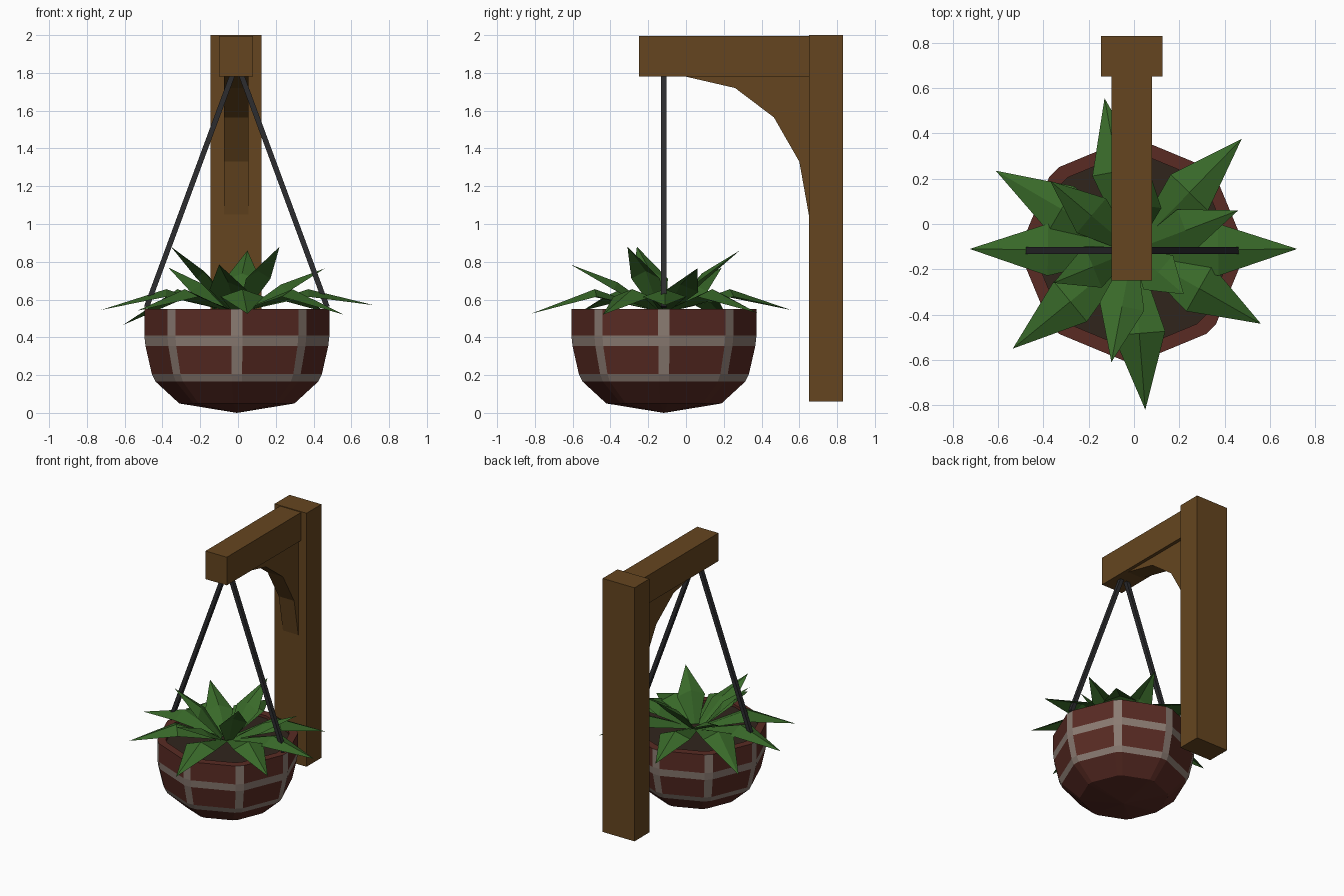
import bpy, math
from mathutils import Vector

if "Cube" in bpy.data.objects:
    bpy.data.objects.remove(bpy.data.objects["Cube"])

CX, CY = -0.006, -0.117     # pot axis


def mat(name, r, g, b):
    m = bpy.data.materials.new(name)
    m.diffuse_color = (r, g, b, 1)
    m.use_nodes = True
    m.node_tree.nodes["Principled BSDF"].inputs["Base Color"].default_value = m.diffuse_color
    return m


WOOD = mat("wood", 0.13, 0.06, 0.014)
CLAY = mat("clay", 0.10, 0.024, 0.017)
BAND = mat("band", 0.26, 0.20, 0.17)
SOIL = mat("soil", 0.03, 0.018, 0.012)
LEAF = mat("leaf", 0.04, 0.14, 0.022)
IRON = mat("iron", 0.025, 0.025, 0.028)


def mesh(name, verts, faces, *mats):
    me = bpy.data.meshes.new(name)
    me.from_pydata([tuple(v) for v in verts], [], faces)
    for m in mats:
        me.materials.append(m)
    ob = bpy.data.objects.new(name, me)
    bpy.context.collection.objects.link(ob)
    return ob


def prism(name, outline, x0, x1, m):
    """Extrude a (y, z) outline along x."""
    n = len(outline)
    verts = [(x, y, z) for x in (x0, x1) for y, z in outline]
    faces = [tuple(range(n))[::-1], tuple(range(n, 2 * n))]
    faces += [(i, (i + 1) % n, n + (i + 1) % n, n + i) for i in range(n)]
    return mesh(name, verts, faces, m)


# Wooden post, arm and curved brace
prism("post", [(0.65, 0.06), (0.83, 0.06), (0.83, 2), (0.65, 2)], -0.145, 0.125, WOOD)
prism("arm", [(-0.25, 1.78), (0.66, 1.78), (0.66, 1.995), (-0.25, 1.995)], -0.10, 0.08, WOOD)
prism("brace", [(0.0, 1.78), (0.26, 1.72), (0.465, 1.565), (0.60, 1.33),
                (0.65, 1.05), (0.66, 1.05), (0.66, 1.785)], -0.075, 0.055, WOOD)

# Pot: eight-sided bowl whose corners are flat upright bands, with two hoops
rings = [(0.43, 0.53), (0.43, 0.55), (0.49, 0.55), (0.49, 0.41), (0.484, 0.355),
         (0.45, 0.205), (0.43, 0.165), (0.305, 0.05)]
verts, faces, idx = [], [], []
for r, z in rings:
    for k in range(8):
        for s in (-1, 1):
            a = math.radians(45 * k)
            w = 0.06 * r / 0.98
            verts.append((CX + r * math.cos(a) - s * w * math.sin(a),
                          CY + r * math.sin(a) + s * w * math.cos(a), z))
for j in range(len(rings) - 1):
    for i in range(16):
        n = (i + 1) % 16
        faces.append((j * 16 + i, (j + 1) * 16 + i, (j + 1) * 16 + n, j * 16 + n))
        upright = i % 2 == 0 and 2 <= j <= 5
        idx.append(1 if upright or j in (3, 5) else 0)
verts.append((CX, CY, 0))
last = (len(rings) - 1) * 16
for i in range(16):
    faces.append((last + i, len(verts) - 1, last + (i + 1) % 16))
    idx.append(0)
pot = mesh("pot", verts, faces, CLAY, BAND)
for p, i in zip(pot.data.polygons, idx):
    p.material_index = i
mesh("soil", verts[:16], [tuple(range(16))], SOIL)

# Hanging straps
for side, name in ((-1, "left_strap"), (1, "right_strap")):
    a = Vector((CX + side * 0.025, CY, 1.785))
    b = Vector((CX + side * 0.478, CY, 0.56))
    bpy.ops.mesh.primitive_cube_add(size=1, location=(a + b) / 2)
    ob = bpy.context.object
    ob.name = name
    ob.scale = (0.028, 0.03, (a - b).length)
    ob.rotation_euler = (b - a).to_track_quat('-Z', 'Y').to_euler()
    ob.rotation_euler = (0, math.atan2((a - b).x, (a - b).z), 0)
    ob.data.materials.append(IRON)


def leaf(name, tip, half, mid_z, mid_t):
    """Creased leaf from the pot centre to tip, widest at mid_t."""
    tip = Vector(tip)
    d = Vector((tip.x - CX, tip.y - CY, 0))
    n = d.normalized()
    side = Vector((-n.y, n.x, 0))
    base = Vector((CX, CY, 0.54)) + n * 0.04
    mid = Vector((CX, CY, 0)) + d * mid_t
    mid.z = mid_z
    drop = Vector((0, 0, -0.04))
    verts = [base - side * 0.03, base + side * 0.03, mid - side * half + drop, mid,
             mid + side * half + drop, tip, base]
    mesh(name, verts, [(0, 2, 3, 6), (6, 3, 4, 1), (2, 5, 3), (3, 5, 4)], LEAF)


# Drooping outer leaves
outer = [(0.72, -0.11, 0.57), (0.475, 0.375, 0.53), (-0.13, 0.555, 0.545), (-0.61, 0.235, 0.465),
         (-0.725, -0.11, 0.545), (-0.535, -0.55, 0.54), (0.05, -0.82, 0.525), (0.56, -0.44, 0.52)]
for i, t in enumerate(outer):
    leaf(f"outer_leaf_{i + 1}", t, 0.115, 0.655, 0.52)

# Upright inner leaves
inner = [(0.46, 0.06, 0.765), (0.05, 0.285, 0.86), (-0.37, 0.19, 0.77),
         (-0.355, -0.26, 0.88), (-0.10, -0.61, 0.785), (0.22, -0.31, 0.88)]
for i, t in enumerate(inner):
    leaf(f"inner_leaf_{i + 1}", t, 0.10, 0.54 + (t[2] - 0.54) * 0.62, 0.5)
